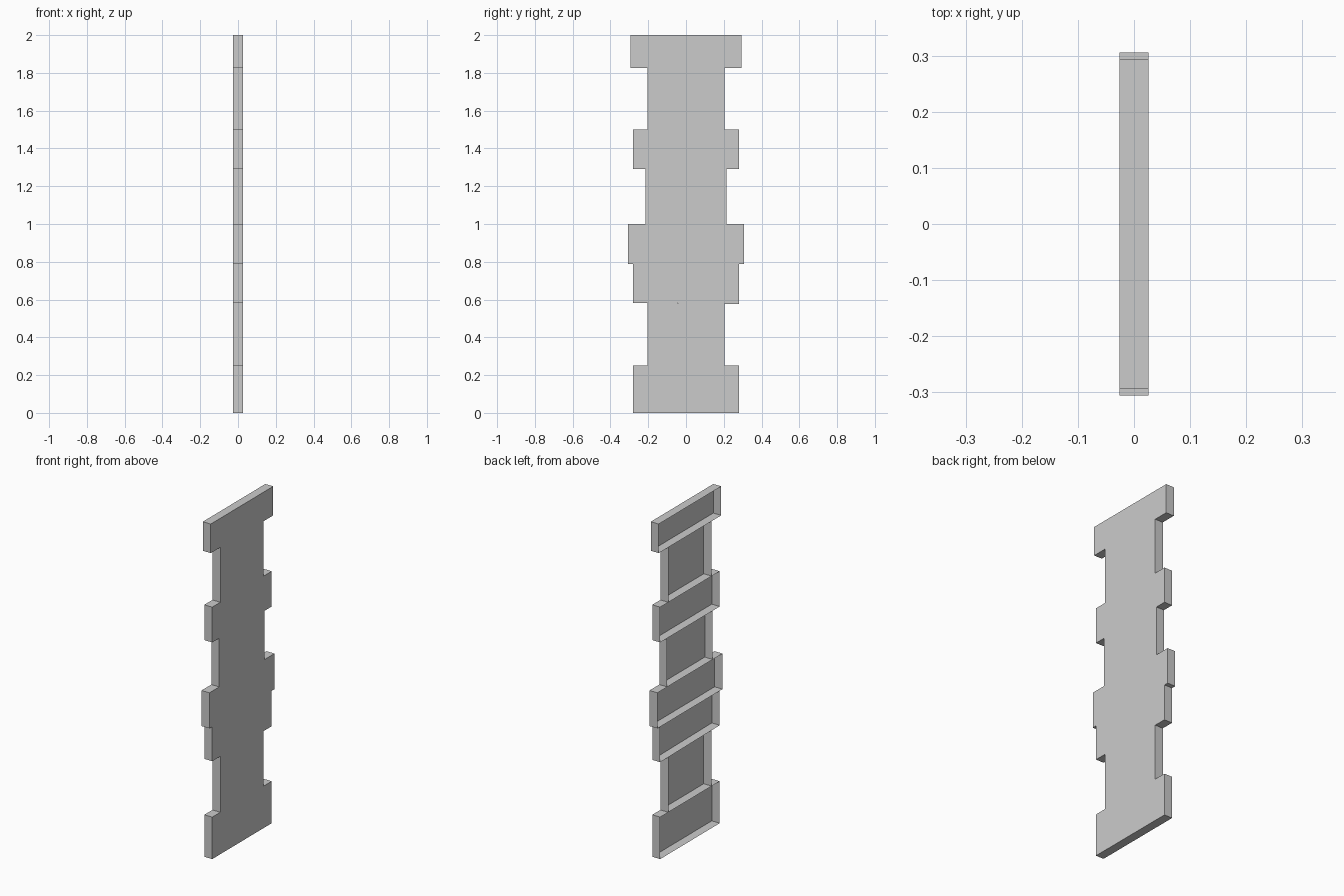
import bpy, bmesh

if "Cube" in bpy.data.objects:
    bpy.data.objects.remove(bpy.data.objects["Cube"])

X = 0.026  # half thickness; the back (-x) side is open


def section(name, half, z0, z1, bottom=False, top=False, tilt0=0, tilt1=0):
    """Open-backed tray: panel on +x, two side walls, optional shelves."""
    bm = bmesh.new()
    # outline order: lower -y, lower +y, upper +y, upper -y
    outline = [(-half, z0 + tilt0), (half, z0 - tilt0),
               (half, z1 - tilt1), (-half, z1 + tilt1)]
    front = [bm.verts.new((X, y, z)) for y, z in outline]
    back = [bm.verts.new((-X, y, z)) for y, z in outline]
    bm.faces.new(front)
    for i, wanted in enumerate((bottom, True, top, True)):
        if wanted:
            j = (i + 1) % 4
            bm.faces.new((front[j], front[i], back[i], back[j]))
    mesh = bpy.data.meshes.new(name)
    bm.to_mesh(mesh)
    bm.free()
    obj = bpy.data.objects.new(name, mesh)
    bpy.context.collection.objects.link(obj)
    return obj


# Wide bands, with shelves
section("base_band", 0.28, 0.0, 0.25, True, True)
section("lower_middle_band", 0.28, 0.58, 0.788, True, False, tilt0=0.003)
section("middle_band", 0.306, 0.788, 1.0, True, True)
section("upper_band", 0.28, 1.29, 1.5, True, True)
section("top_band", 0.294, 1.827, 2.0, True, True)

# Narrow panels, closed off by the neighbouring shelves
section("lower_panel", 0.204, 0.25, 0.58, tilt1=0.002)
section("middle_panel", 0.214, 1.0, 1.29)
section("upper_panel", 0.204, 1.5, 1.827)
